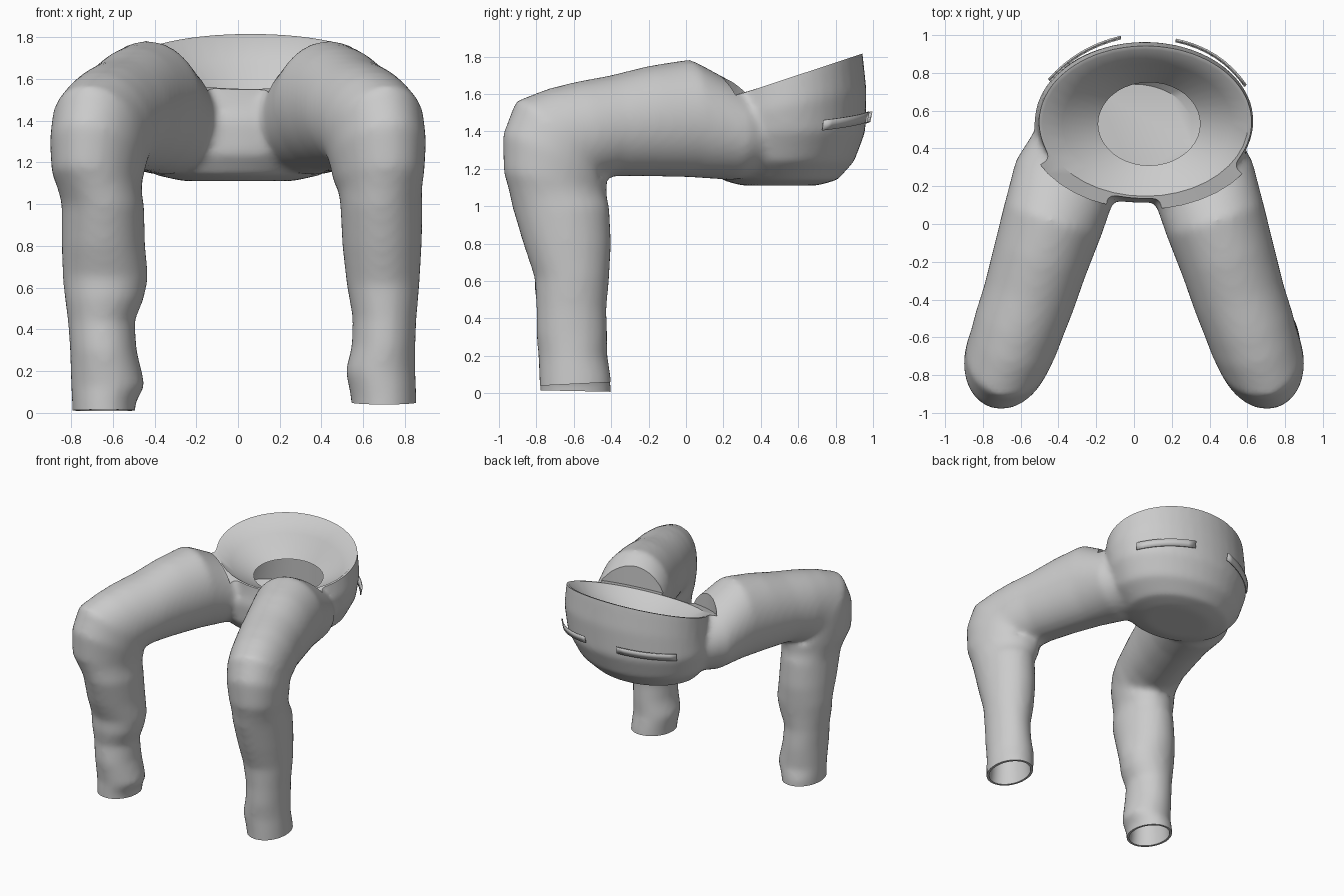
import bpy, bmesh
from math import sin, cos, pi, radians, atan2
from mathutils import Vector

old = bpy.data.objects.get("Cube")
if old:
    bpy.data.objects.remove(old, do_unlink=True)

cloth = bpy.data.materials.new("grey_cloth")
cloth.use_nodes = True
grey = (0.6, 0.6, 0.6, 1)
cloth.diffuse_color = grey
cloth.node_tree.nodes["Principled BSDF"].inputs["Base Color"].default_value = grey


def loft(bm, rings, n=40):
    """Closed skin through elliptical rings given as (centre, u, v)."""
    loops = []
    for c, u, v in rings:
        loops.append([bm.verts.new(c + u * cos(2 * pi * i / n) + v * sin(2 * pi * i / n))
                      for i in range(n)])
    for a, b in zip(loops, loops[1:]):
        for i in range(n):
            j = (i + 1) % n
            bm.faces.new((a[i], a[j], b[j], b[i]))
    bm.faces.new(loops[0][::-1])
    bm.faces.new(loops[-1])


def finish(bm, name):
    bmesh.ops.recalc_face_normals(bm, faces=bm.faces)
    me = bpy.data.meshes.new(name)
    bm.to_mesh(me)
    bm.free()
    ob = bpy.data.objects.new(name, me)
    bpy.context.collection.objects.link(ob)
    me.materials.append(cloth)
    return ob


def flat_ring(x, y, z, rx, ry, slope=0):
    return Vector((x, y, z)), Vector((rx, 0, 0)), Vector((0, ry, ry * slope))


def leg_ring(side, x, y, z, hw, hh, pitch, yaw):
    a, p = radians(yaw), radians(pitch)
    f = Vector((sin(a), -cos(a), 0))
    up = Vector((0, 0, cos(p))) + f * sin(p)
    ring = (Vector((x, y, z)), Vector((cos(a), sin(a), 0)) * hw, up * hh)
    return [Vector((v.x * side, v.y, v.z)) for v in ring]


# Thigh and knee: x, y, z, half width, half height, pitch
thigh = [(.28, .45, 1.38, .24, .20, 0), (.36, .25, 1.40, .28, .26, 0),
         (.43, .02, 1.47, .27, .315, 0), (.50, -.2, 1.455, .255, .295, 0),
         (.56, -.4, 1.43, .245, .27, 0), (.61, -.54, 1.40, .24, .27, 10),
         (.635, -.62, 1.37, .235, .285, 25), (.66, -.68, 1.33, .23, .33, 45),
         (.67, -.70, 1.25, .225, .315, 65), (.675, -.70, 1.13, .21, .285, 80)]
# Shins: inner x, outer x, front y, back y, z
shin_left = [(.49, .885, -.93, -.41, 1), (.50, .88, -.87, -.40, .8), (.52, .87, -.81, -.41, .62),
             (.55, .855, -.80, -.425, .45), (.545, .85, -.80, -.42, .32),
             (.515, .85, -.79, -.42, .2), (.54, .855, -.785, -.40, .08),
             (.555, .86, -.78, -.39, -.1)]
shin_right = [(.45, .845, -.93, -.41, 1), (.445, .845, -.87, -.40, .8), (.43, .84, -.81, -.41, .65),
              (.45, .83, -.81, -.42, .55), (.495, .815, -.79, -.43, .44),
              (.485, .805, -.80, -.42, .3), (.445, .80, -.78, -.42, .13),
              (.49, .795, -.78, -.40, .05), (.50, .79, -.78, -.40, -.1)]


def shin_ring(side, x0, x1, y0, y1, z):
    return leg_ring(side, (x0 + x1) / 2, (y0 + y1) / 2, z, (x1 - x0) / 2, (y1 - y0) / 2, 90, 0)


# Solid body: seat plus both legs, merged into one skin
bm = bmesh.new()
loft(bm, [flat_ring(0, .5, 1.11, .26, .2), flat_ring(0, .5, 1.14, .4, .31),
          flat_ring(.02, .51, 1.24, .51, .39), flat_ring(.04, .535, 1.4, .57, .425),
          flat_ring(.06, .545, 1.54, .575, .42, .2), flat_ring(.06, .54, 1.68, .565, .405, .33),
          flat_ring(.06, .53, 1.78, .555, .395, .33)])
for side, shin in ((1, shin_left), (-1, shin_right)):
    loft(bm, [leg_ring(side, *r, 18) for r in thigh] + [shin_ring(side, *r) for r in shin])
trousers = finish(bm, "trousers")

mod = trousers.modifiers.new("merge", 'REMESH')
mod.mode = 'VOXEL'
mod.voxel_size = .022
mod = trousers.modifiers.new("soften", 'SMOOTH')
mod.factor = .5
mod.iterations = 8

# Waist opening: trims the rim, then hollows a lining and the seat below it
bm = bmesh.new()
loft(bm, [flat_ring(.06, .54, 2.1, .64, .46, .33), flat_ring(.06, .54, 1.685, .64, .46, .33),
          flat_ring(.06, .535, 1.68, .545, .388, .33), flat_ring(.07, .53, 1.6, .45, .32, .28),
          flat_ring(.08, .53, 1.5, .27, .22, .15), flat_ring(.06, .53, 1.47, .4, .3, .1),
          flat_ring(.04, .52, 1.3, .44, .32), flat_ring(0, .5, 1.19, .32, .24)])
cutters = [finish(bm, "waist_cutter")]

# Hem openings at the ankles
for side, shin, hem, tilt in ((1, shin_left, .05, .05), (-1, shin_right, .012, -.02)):
    x0, x1, y0, y1, _ = shin[-2]
    x, y = side * (x0 + x1) / 2, (y0 + y1) / 2
    rx, ry = (x1 - x0) / 2, (y1 - y0) / 2
    rings = [flat_ring(x, y, -.3, .3, .3), flat_ring(x, y, hem - .002, .3, .3, tilt),
             flat_ring(x, y, hem, rx - .02, ry - .02, tilt),
             flat_ring(x, y, .2, rx - .035, ry - .035), flat_ring(x, y - .01, .45, .1, .13)]
    bm = bmesh.new()
    loft(bm, rings)
    cutters.append(finish(bm, "hem_cutter"))

for c in cutters:
    c.hide_render = True
    mod = trousers.modifiers.new("cut", 'BOOLEAN')
    mod.operation = 'DIFFERENCE'
    mod.solver = 'EXACT'
    mod.object = c

# Bake the modifiers, then drop the cutters
bpy.context.view_layer.update()
shape = bpy.data.meshes.new_from_object(
    trousers.evaluated_get(bpy.context.evaluated_depsgraph_get()))
trousers.modifiers.clear()
trousers.data = shape
shape.materials.clear()
shape.materials.append(cloth)
for c in cutters:
    bpy.data.objects.remove(c, do_unlink=True)


# Back pocket flaps: thin curved strips standing just off the seat
def flap(name, start, mid, end, z0, z1):
    bm = bmesh.new()
    a, m, b = Vector(start), Vector(mid), Vector(end)
    rows = []
    for i in range(9):
        t = i / 8
        p = a * (1 - t) ** 2 + m * 2 * t * (1 - t) + b * t * t
        z = z0 + (z1 - z0) * t
        rows.append([bm.verts.new((p.x, p.y, z)), bm.verts.new((p.x * 1.01, p.y * 1.012, z + .055))])
    for r, s in zip(rows, rows[1:]):
        bm.faces.new((r[0], s[0], s[1], r[1]))
    ob = finish(bm, name)
    mod = ob.modifiers.new("thickness", 'SOLIDIFY')
    mod.thickness = .008
    return ob


parts = [trousers,
         flap("right_pocket_flap", (-.45, .76), (-.30, .93), (-.07, .985), 1.405, 1.45),
         flap("left_pocket_flap", (.59, .73), (.46, .92), (.22, .97), 1.405, 1.45)]

bpy.ops.object.select_all(action='DESELECT')
for ob in parts:
    ob.select_set(True)
bpy.context.view_layer.objects.active = trousers
bpy.ops.object.shade_smooth_by_angle(angle=radians(40))
